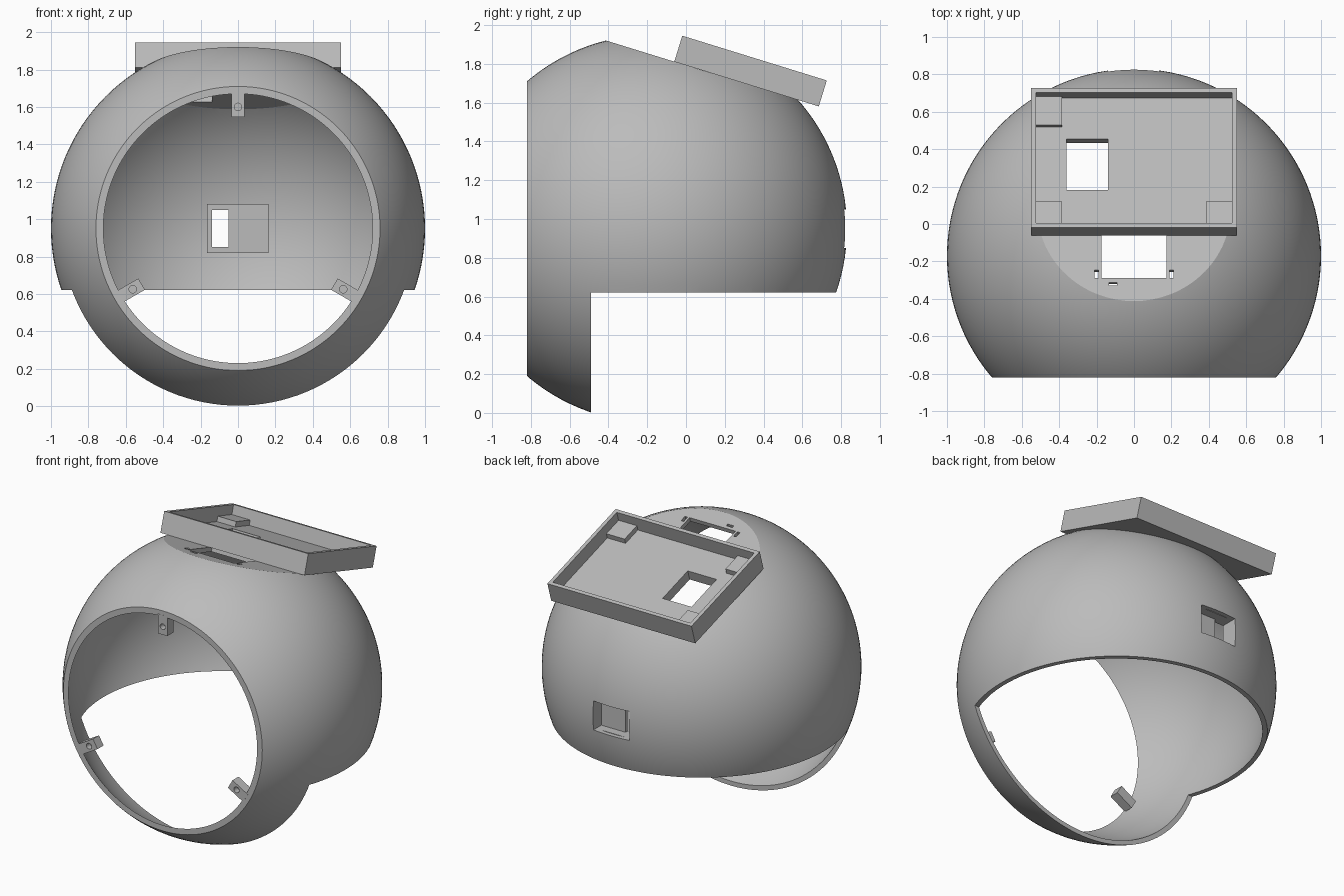
import bpy, bmesh, math
from mathutils import Matrix, Vector

if "Cube" in bpy.data.objects:
    bpy.data.objects.remove(bpy.data.objects["Cube"])

CENTRE = Vector((0, -0.17, 0.95))
TILT = math.radians(17.2)
FLAT = 0.855                       # distance of the sloped flat from the sphere centre
SLOPE = Matrix.Translation(CENTRE) @ Matrix.Rotation(-TILT, 4, 'X')
NORMAL = Vector((0, math.sin(TILT), math.cos(TILT)))

grey = bpy.data.materials.new("grey")
grey.diffuse_color = (0.5, 0.5, 0.5, 1)
grey.use_nodes = True
grey.node_tree.nodes["Principled BSDF"].inputs["Base Color"].default_value = grey.diffuse_color


def finish(name, bm):
    me = bpy.data.meshes.new(name)
    bmesh.ops.recalc_face_normals(bm, faces=bm.faces)
    bm.to_mesh(me)
    bm.free()
    me.materials.append(grey)
    ob = bpy.data.objects.new(name, me)
    bpy.context.collection.objects.link(ob)
    return ob


def box(name, x, y, z, matrix=Matrix()):
    """Box from three (min, max) ranges, placed by a matrix."""
    bm = bmesh.new()
    bmesh.ops.create_cube(bm, size=1)
    for v in bm.verts:
        v.co = matrix @ Vector([r[0] + (r[1] - r[0]) * (c + 0.5)
                                for r, c in zip((x, y, z), v.co)])
    return finish(name, bm)


def ball(name, radius, planes):
    """Sphere sliced flat by capped planes."""
    bm = bmesh.new()
    bmesh.ops.create_uvsphere(bm, u_segments=128, v_segments=64, radius=radius)
    bmesh.ops.rotate(bm, verts=bm.verts, matrix=Matrix.Rotation(math.pi / 2, 3, 'X'))
    bmesh.ops.translate(bm, verts=bm.verts, vec=CENTRE)
    for co, no in planes:
        r = bmesh.ops.bisect_plane(bm, geom=bm.verts[:] + bm.edges[:] + bm.faces[:],
                                   plane_co=co, plane_no=no, clear_outer=True)
        edges = [e for e in r['geom_cut'] if isinstance(e, bmesh.types.BMEdge)]
        bmesh.ops.contextual_create(bm, geom=edges)
    return finish(name, bm)


def cut(target, *cutters):
    bpy.context.view_layer.objects.active = target
    for c in cutters:
        m = target.modifiers.new("cut", 'BOOLEAN')
        m.operation, m.solver, m.object = 'DIFFERENCE', 'EXACT', c
        bpy.ops.object.modifier_apply(modifier=m.name)


# Cutters
helpers = [
    ball("hollow", 0.97, [(CENTRE + NORMAL * (FLAT - 0.03), NORMAL)]),
    box("under_cut", (-2, 2), (-0.49, 2), (-1, 0.62)),
    box("top_opening", (-0.175, 0.175), (-0.39, -0.12), (0.7, 0.854), SLOPE),
    box("top_opening_upper", (-0.175, 0.175), (-0.39, -0.12), (0.84, 0.9), SLOPE),
    box("slot_left", (-0.21, -0.19), (-0.39, -0.345), (0.7, 0.9), SLOPE),
    box("slot_right", (0.19, 0.21), (-0.39, -0.345), (0.7, 0.9), SLOPE),
    box("slot_front", (-0.135, -0.09), (-0.43, -0.413), (0.7, 0.9), SLOPE),
]
tray_hole = box("tray_hole", (-0.36, -0.14), (0.09, 0.377), (0.6, 0.93), SLOPE)
recess = box("recess", (-0.14, 0.135), (0.73, 1.2), (0.85, 1.05))
port = box("port", (-0.14, -0.05), (0.6, 0.9), (0.85, 1.05))
tray_well = box("tray_well", (-0.525, 0.525), (-0.125, 0.605), (0.895, 1.2), SLOPE)

# Spherical shell
shell = ball("shell", 1.0, [(Vector((0, -0.82, 0)), Vector((0, -1, 0))),
                            (CENTRE + NORMAL * FLAT, NORMAL)])
cut(shell, *helpers, tray_hole, recess)

# Tray on the sloped flat, with corner pads
tray = box("tray", (-0.55, 0.55), (-0.15, 0.63), (FLAT, 0.995), SLOPE)
cut(tray, tray_well, tray_hole)
for name, x, y in (("pad_back_left", (-0.527, -0.385), (0.445, 0.607)),
                   ("pad_front_left", (-0.527, -0.385), (-0.127, 0.015)),
                   ("pad_front_right", (0.385, 0.527), (-0.127, 0.015))):
    box(name, x, y, (0.89, 0.93), SLOPE)

# Socket in the rear wall
socket = box("rear_socket", (-0.165, 0.162), (0.70, 0.79), (0.82, 1.08))
cut(socket, recess, port)

# Three screw tabs around the front opening
screw_holes = []
for i in range(3):
    m = Matrix.Translation((0, 0, 0.95)) @ Matrix.Rotation(i * math.tau / 3, 4, 'Y')
    tab = box(f"screw_tab_{i + 1}", (-0.035, 0.035), (-0.821, -0.755), (0.595, 0.73), m)
    bm = bmesh.new()
    bmesh.ops.create_cone(bm, cap_ends=True, segments=24, radius1=0.02, radius2=0.02, depth=0.08,
                          matrix=m @ Matrix.Translation((0, -0.82, 0.65))
                          @ Matrix.Rotation(math.pi / 2, 4, 'X'))
    hole = finish(f"screw_hole_{i + 1}", bm)
    cut(tab, hole)
    screw_holes.append(hole)

for ob in helpers + screw_holes + [tray_hole, recess, port, tray_well]:
    bpy.data.objects.remove(ob)

# Smooth sphere with crisp cut edges
bpy.ops.object.select_all(action='DESELECT')
shell.select_set(True)
bpy.context.view_layer.objects.active = shell
bpy.ops.object.shade_smooth_by_angle(angle=math.radians(20))
